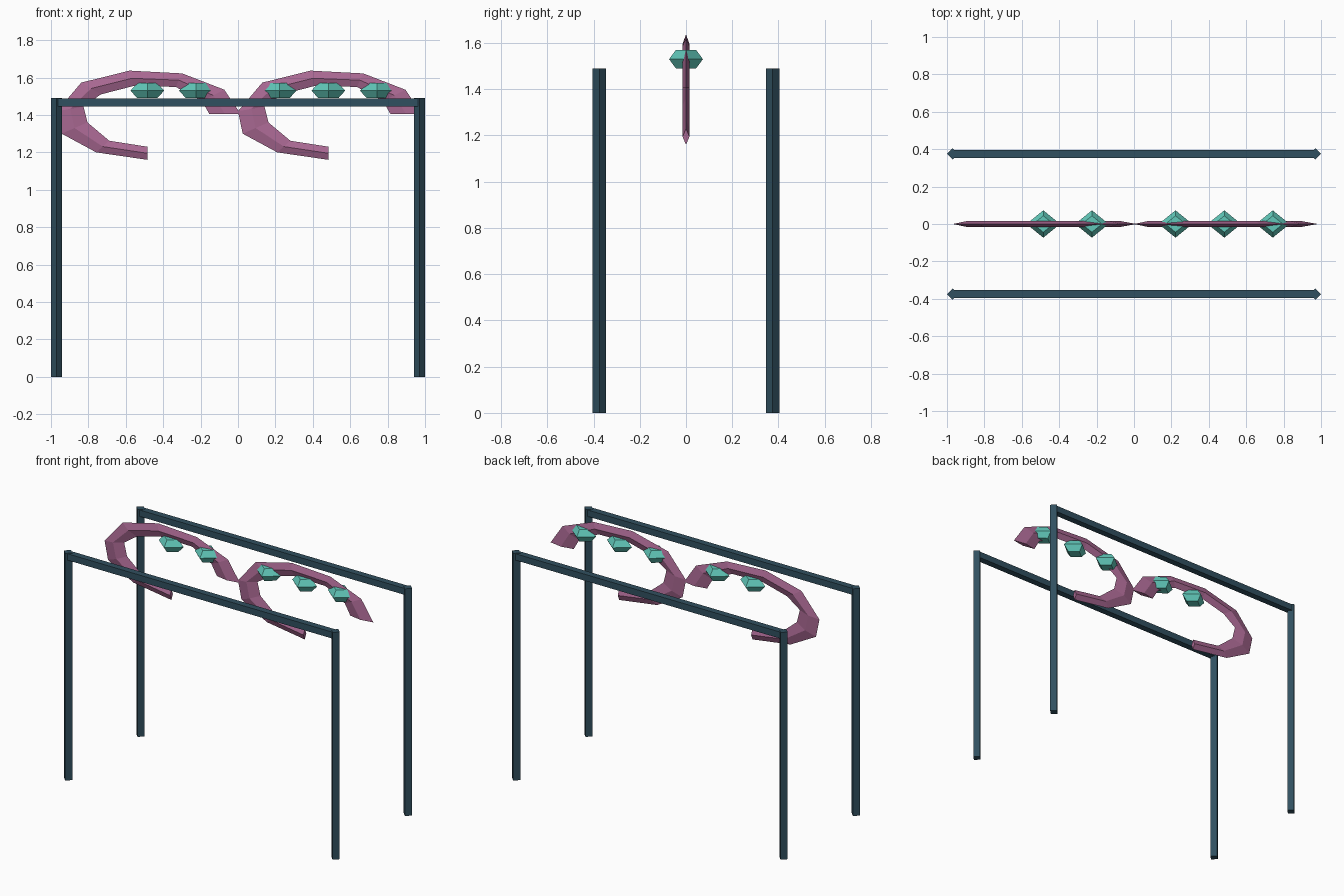
import bpy, bmesh, math
from mathutils import Matrix

cube = bpy.data.objects.get("Cube")
if cube:
    bpy.data.objects.remove(cube, do_unlink=True)


def material(name, color):
    mat = bpy.data.materials.new(name)
    mat.use_nodes = True
    mat.diffuse_color = color
    mat.node_tree.nodes["Principled BSDF"].inputs["Base Color"].default_value = color
    return mat


steel = material("dark_teal", (0.03, 0.08, 0.115, 1))
pink = material("dusty_pink", (0.40, 0.14, 0.29, 1))
mint = material("mint_green", (0.12, 0.58, 0.49, 1))


def add_object(name, bm, mat):
    bmesh.ops.recalc_face_normals(bm, faces=bm.faces)
    mesh = bpy.data.meshes.new(name)
    bm.to_mesh(mesh)
    bm.free()
    mesh.materials.append(mat)
    obj = bpy.data.objects.new(name, mesh)
    bpy.context.collection.objects.link(obj)
    return obj


def bar(name, length, matrix):
    """Four-sided bar along its local z axis."""
    bm = bmesh.new()
    bmesh.ops.create_cone(bm, cap_ends=True, segments=4, radius1=0.03,
                          radius2=0.03, depth=length, matrix=matrix)
    return bm, name


def loft(name, rings, mat):
    """Skin equal-sized rings of points and cap both ends."""
    bm = bmesh.new()
    loops = [[bm.verts.new(p) for p in ring] for ring in rings]
    for a, b in zip(loops, loops[1:]):
        n = len(a)
        for i in range(n):
            bm.faces.new((a[i], a[(i + 1) % n], b[(i + 1) % n], b[i]))
    bm.faces.new(loops[0])
    bm.faces.new(loops[-1])
    return add_object(name, bm, mat)


# Frames: diamond posts and square rails, front and back
POST_X, FRAME_Y, HEIGHT = 0.97, 0.375, 1.49
for side, y in (("front", -FRAME_Y), ("back", FRAME_Y)):
    for hand, x in (("right", -POST_X), ("left", POST_X)):
        bm, name = bar(f"{side}_{hand}_post", HEIGHT,
                       Matrix.Translation((x, y, HEIGHT / 2)))
        add_object(name, bm, steel)
    turn = Matrix.Rotation(math.pi / 2, 4, 'Y') @ Matrix.Rotation(math.pi / 4, 4, 'Z')
    bm, name = bar(f"{side}_rail", 2 * POST_X,
                   Matrix.Translation((0, y, 1.466)) @ turn)
    add_object(name, bm, steel)

# Hooks: outer and inner edge points, with a ridge halfway between them
HOOK = [
    ((0.485, 1.16), (0.485, 1.23)),
    ((0.21, 1.20), (0.28, 1.262)),
    ((0.025, 1.30), (0.163, 1.36)),
    ((0.0, 1.42), (0.142, 1.445)),
    ((0.13, 1.573), (0.235, 1.51)),
    ((0.388, 1.637), (0.41, 1.555)),
    ((0.67, 1.622), (0.635, 1.55)),
    ((0.895, 1.535), (0.775, 1.475)),
    ((0.982, 1.405), (0.815, 1.405)),
]


def hook(name, shift):
    rings = []
    for (ox, oz), (ix, iz) in HOOK:
        mx, mz = (ox + ix) / 2 + shift, (oz + iz) / 2
        rings.append([(ox + shift, 0, oz), (mx, -0.015, mz),
                      (ix + shift, 0, iz), (mx, 0.015, mz)])
    loft(name, rings, pink)


hook("left_hook", 0)
hook("right_hook", -0.968)

# Gems: four-sided double frustums
for i, x in enumerate((-0.485, -0.225, 0.222, 0.483, 0.742)):
    rings = []
    for z, s in ((-0.04, 0.6), (0, 1), (0.04, 0.6)):
        rx, ry = 0.09 * s, 0.073 * s
        rings.append([(x + rx, 0, 1.53 + z), (x, ry, 1.53 + z),
                      (x - rx, 0, 1.53 + z), (x, -ry, 1.53 + z)])
    loft(f"gem_{i + 1}", rings, mint)
